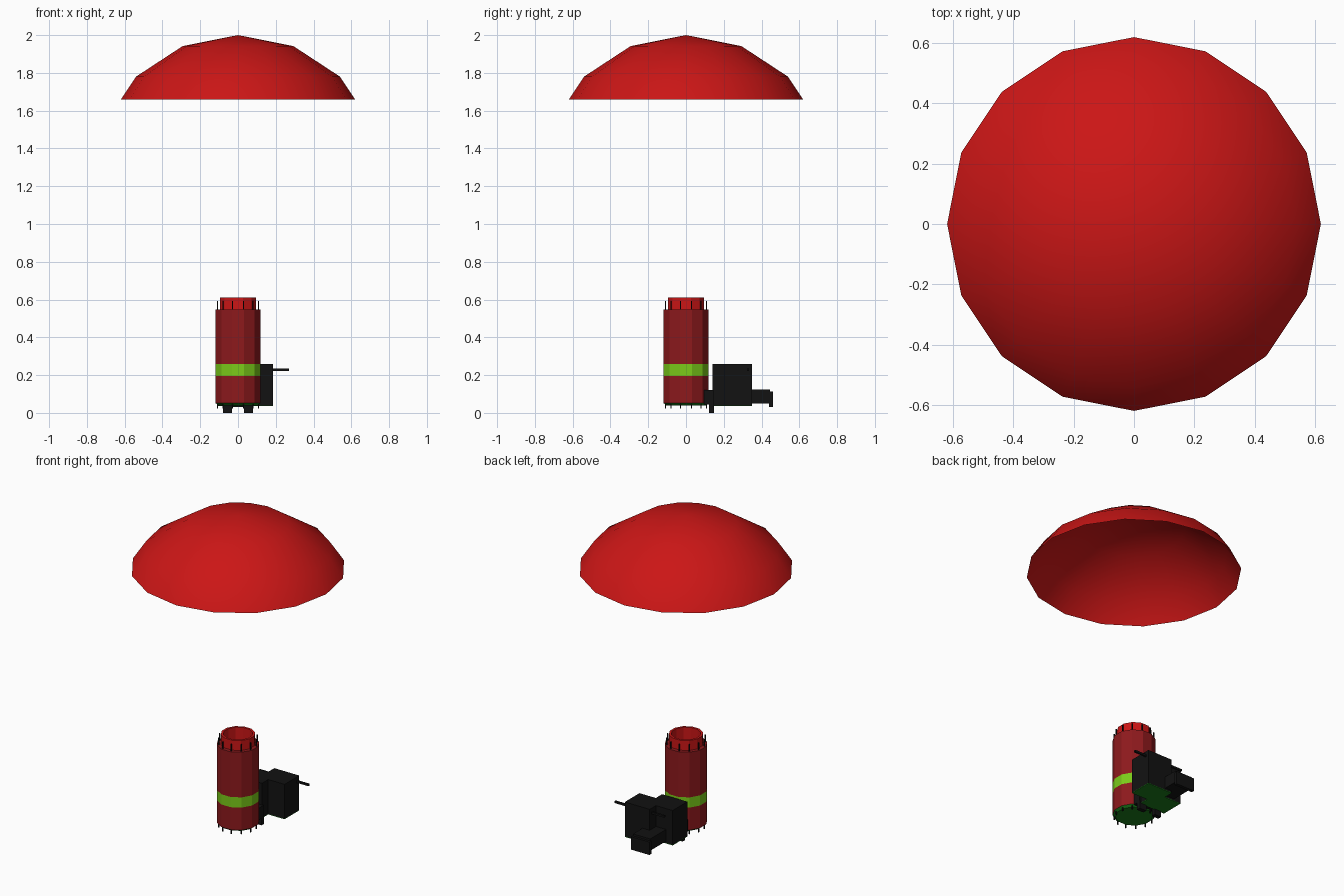
import bpy, bmesh, math

if "Cube" in bpy.data.objects:
    bpy.data.objects.remove(bpy.data.objects["Cube"])


def material(name, rgb):
    m = bpy.data.materials.new(name)
    m.diffuse_color = (*rgb, 1)
    m.use_nodes = True
    m.node_tree.nodes["Principled BSDF"].inputs["Base Color"].default_value = m.diffuse_color
    return m


RED = material("canopy_red", (0.6, 0.008, 0.008))
DARK_RED = material("tube_red", (0.27, 0.01, 0.012))
BLACK = material("black", (0.006, 0.006, 0.006))
LIME = material("lime", (0.2, 0.6, 0.01))
GREEN = material("green", (0.01, 0.2, 0.01))


def finish(name, bm, mat):
    mesh = bpy.data.meshes.new(name)
    bm.to_mesh(mesh)
    bm.free()
    ob = bpy.data.objects.new(name, mesh)
    bpy.context.collection.objects.link(ob)
    mesh.materials.append(mat)
    return ob


def lathe(name, profile, sides, mat, offset=0.0, smooth=False):
    """Revolve (radius, z) points; a radius of 0 closes to a single point."""
    bm = bmesh.new()
    rings = []
    for r, z in profile:
        if r == 0:
            rings.append([bm.verts.new((0, 0, z))] * sides)
        else:
            rings.append([bm.verts.new((r * math.cos(offset + math.tau * i / sides),
                                        r * math.sin(offset + math.tau * i / sides), z))
                          for i in range(sides)])
    for a, b in zip(rings, rings[1:]):
        for i in range(sides):
            j = (i + 1) % sides
            quad = list(dict.fromkeys((a[i], a[j], b[j], b[i])))
            bm.faces.new(quad).smooth = smooth
    return finish(name, bm, mat)


def add_box(bm, x0, x1, y0, y1, z0, z1):
    vs = bmesh.ops.create_cube(bm, size=1)["verts"]
    for v in vs:
        v.co = (x0 if v.co.x < 0 else x1, y0 if v.co.y < 0 else y1, z0 if v.co.z < 0 else z1)
    return vs


def boxes(name, mat, *extents):
    bm = bmesh.new()
    for e in extents:
        add_box(bm, *e)
    return finish(name, bm, mat)


# Canopy: open sixteen-sided dome
lathe("canopy", [(0.62, 1.66), (0.54, 1.78), (0.293, 1.942), (0, 2.0)], 16, RED, smooth=True)

# Hollow twelve-sided tube with lime band, collar and green base
HALF = math.pi / 12
R = 0.124
lathe("tube_lower", [(R, 0.052), (R, 0.195)], 12, DARK_RED, HALF)
lathe("tube_band", [(R, 0.195), (R, 0.26)], 12, LIME, HALF)
lathe("tube_upper", [(R, 0.26), (R, 0.547), (0.1, 0.547)], 12, DARK_RED, HALF)
lathe("collar", [(0.1, 0.547), (0.1, 0.61), (0.086, 0.61), (0.086, 0.07), (0, 0.07)],
      12, RED, HALF)
lathe("tube_base", [(0, 0.04), (0.108, 0.04), (R, 0.052)], 12, GREEN, HALF)

# Rings of small pins above and below the tube
for name, radius, z0, z1 in (("upper_pins", 0.113, 0.545, 0.592), ("lower_pins", 0.113, 0.022, 0.055)):
    bm = bmesh.new()
    for i in range(12):
        a = HALF + math.tau * i / 12
        x, y = radius * math.cos(a), radius * math.sin(a)
        add_box(bm, x - 0.003, x + 0.003, y - 0.003, y + 0.003, z0, z1)
    finish(name, bm, BLACK)

# Mechanism: two offset blocks with a stepped plan and green undersides
plans = [(-0.107, 0.07, 0.14, 0.287), (0.01, 0.185, 0.203, 0.35)]
bm = bmesh.new()
for p in plans:
    add_box(bm, *p, 0.04, 0.258)
finish("mechanism_blocks", bm, BLACK)
bm = bmesh.new()
for p in plans:
    add_box(bm, *p, 0.036, 0.04)
finish("mechanism_underside", bm, GREEN)

# Cross rod through the rear block
boxes("cross_rod", BLACK, (-0.08, 0.27, 0.322, 0.334, 0.223, 0.235))

# Neck joining tube and mechanism, with two feet
boxes("neck", BLACK, (-0.08, 0.08, 0.095, 0.145, 0.045, 0.12))
boxes("feet", BLACK, *[(s - 0.024, s + 0.024, 0.122, 0.148, 0.0, 0.05) for s in (-0.056, 0.056)])

# Rear outlet and its end plate
boxes("rear_outlet", BLACK, (-0.06, 0.06, 0.28, 0.445, 0.05, 0.125))
boxes("rear_plate", BLACK, (-0.065, 0.065, 0.44, 0.46, 0.03, 0.112))
